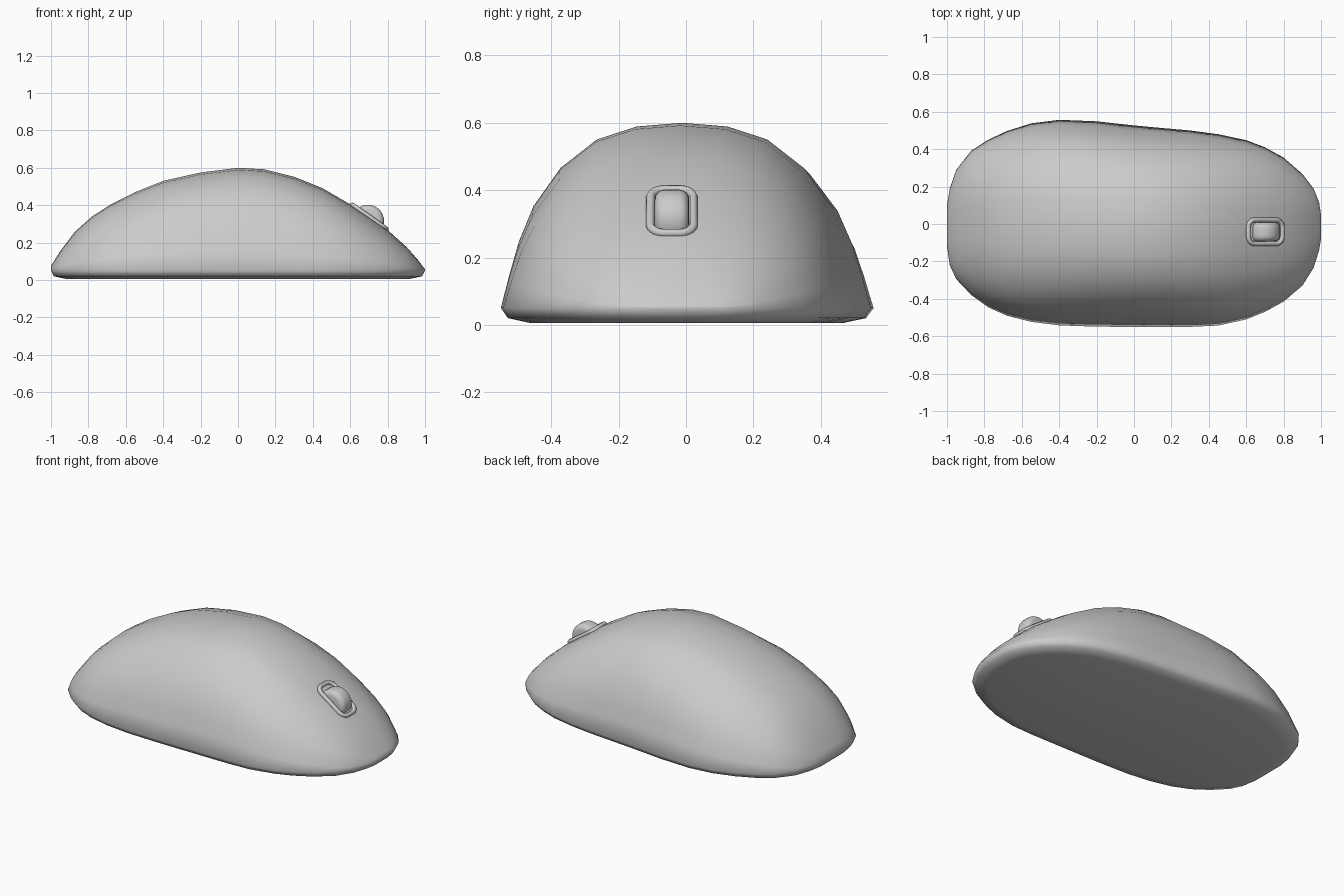
import bpy, bmesh, math
from mathutils import Vector, Matrix

if "Cube" in bpy.data.objects:
    bpy.data.objects.remove(bpy.data.objects["Cube"])

# Body stations along the length: x, near edge y, far edge y, top z
STATIONS = [
    (-1.0, -.12, .10, .075), (-.985, -.22, .19, .10), (-.95, -.295, .29, .155),
    (-.87, -.38, .392, .26), (-.78, -.445, .45, .34), (-.68, -.49, .497, .405),
    (-.55, -.523, .538, .47), (-.4, -.542, .557, .53), (-.2, -.549, .549, .575),
    (0, -.55, .527, .6), (.14, -.55, .514, .592), (.3, -.55, .5, .552),
    (.45, -.543, .48, .492), (.6, -.51, .448, .405), (.7, -.47, .41, .337),
    (.8, -.415, .355, .267), (.9, -.33, .268, .178), (.96, -.235, .19, .11),
    (.99, -.14, .115, .07), (1.0, -.08, .05, .058)]
# Half cross-section: sideways fraction, height fraction
HALF = [(1, 0), (.95, .19), (.9, .36), (.82, .55), (.67, .757), (.47, .91), (.25, .98)]
SECTION = [(-u, v) for u, v in HALF] + [(0, 1)] + HALF[::-1]
BASE_Z = .05


def finish(name, bm):
    bmesh.ops.recalc_face_normals(bm, faces=bm.faces)
    me = bpy.data.meshes.new(name)
    bm.to_mesh(me)
    bm.free()
    me.shade_smooth()
    ob = bpy.data.objects.new(name, me)
    bpy.context.collection.objects.link(ob)
    return ob


# Shell: sections lofted along x, with a rolled-under rim and flat floor
bm = bmesh.new()
loops = []
for x, y0, y1, top in STATIONS:
    mid, half = (y0 + y1) / 2, (y1 - y0) / 2
    pts = [(x, mid + u * half, BASE_Z + v * (top - BASE_Z)) for u, v in SECTION]
    for side in (1, -1):
        steps = [(.985, .96, .02), (.92, .84, .006)]
        for sx, sy, z in steps[::side]:
            pts.append((x * sx, mid + side * half * sy, z))
    loops.append([bm.verts.new(p) for p in pts])
n = len(loops[0])
for a, b in zip(loops, loops[1:]):
    for i in range(n):
        j = (i + 1) % n
        bm.faces.new((a[i], a[j], b[j], b[i]))
m = len(SECTION)
for end in (loops[0], loops[-1]):
    bm.faces.new(end[:m])
    bm.faces.new((end[m - 1], end[m], end[m + 3], end[0]))
    bm.faces.new((end[m], end[m + 1], end[m + 2], end[m + 3]))
finish("mouse_body", bm)

# Wheel surround: rounded-rectangle tube lying on the nose slope
tilt = Matrix.Rotation(math.radians(35.5), 4, 'Y')
centre = Vector((.702, -.042, .337))
LENGTH, WIDTH, CORNER, TUBE = .112, .064, .042, .013
bm = bmesh.new()
rings = []
for k in range(24):
    a = 2 * math.pi * (k + .5) / 24
    c, s = math.cos(a), math.sin(a)
    cx = math.copysign(LENGTH - CORNER, c)
    cy = math.copysign(WIDTH - CORNER, s)
    ring = []
    for t in range(8):
        b = 2 * math.pi * t / 8
        r = CORNER + TUBE * math.cos(b)
        p = Vector((cx + r * c, cy + r * s, TUBE * math.sin(b)))
        ring.append(bm.verts.new(centre + tilt @ p))
    rings.append(ring)
for k in range(24):
    a, b = rings[k], rings[(k + 1) % 24]
    for i in range(8):
        bm.faces.new((a[i], a[(i + 1) % 8], b[(i + 1) % 8], b[i]))
finish("wheel_surround", bm)

# Scroll wheel: disc across y with rounded shoulders
bpy.ops.mesh.primitive_cylinder_add(vertices=28, radius=.087, depth=.102,
                                    location=(.694, -.042, .315),
                                    rotation=(math.pi / 2, 0, 0))
wheel = bpy.context.object
wheel.name = "scroll_wheel"
bevel = wheel.modifiers.new("round", 'BEVEL')
bevel.width, bevel.segments = .03, 4
bevel.limit_method = 'ANGLE'
bevel.angle_limit = math.radians(40)
wheel.data.shade_smooth()
